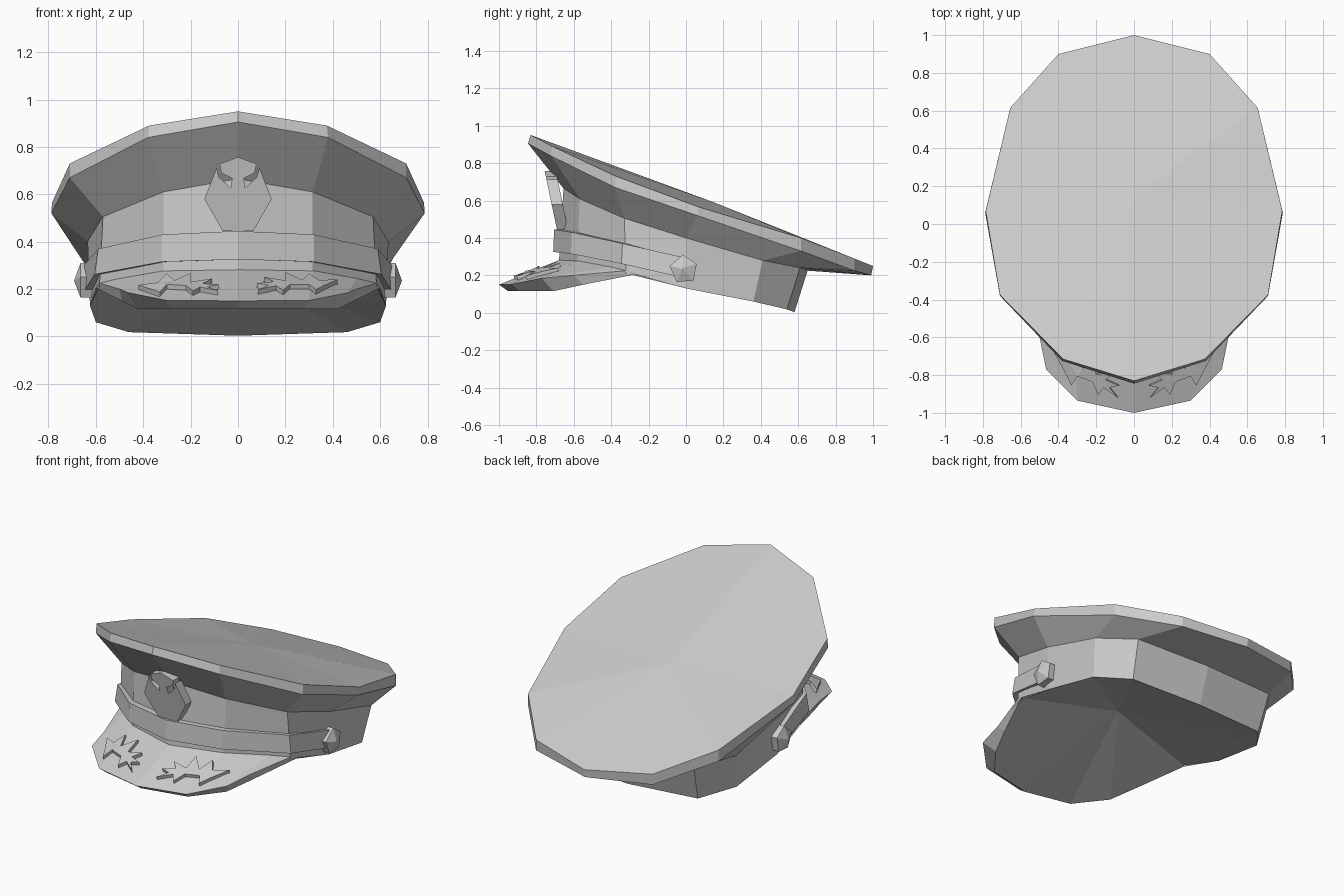
import bpy
import bmesh
from mathutils import Vector

if "Cube" in bpy.data.objects:
    bpy.data.objects.remove(bpy.data.objects["Cube"])

grey = bpy.data.materials.new("light grey")
grey.use_nodes = True
grey.diffuse_color = (0.6, 0.6, 0.6, 1)
grey.node_tree.nodes["Principled BSDF"].inputs["Base Color"].default_value = (0.6, 0.6, 0.6, 1)


def finish(name, bm):
    bmesh.ops.recalc_face_normals(bm, faces=bm.faces)
    mesh = bpy.data.meshes.new(name)
    bm.to_mesh(mesh)
    bm.free()
    mesh.materials.append(grey)
    obj = bpy.data.objects.new(name, mesh)
    bpy.context.collection.objects.link(obj)
    return obj


def mirrored(half):
    """Extend a front-to-back half outline with its mirror image."""
    return half + [(-x, y, z) for x, y, z in reversed(half) if abs(x) > 1e-4]


def arc(half):
    """Open outline running from one side to the other through the front."""
    return [(-x, y, z) for x, y, z in half[:0:-1]] + half


def loft(name, rings, closed=True, low=None, high=None):
    """Skin a stack of outlines; low and high are optional cap centres."""
    bm = bmesh.new()
    rows = [[bm.verts.new(p) for p in ring] for ring in rings]
    n = len(rows[0])
    pairs = [(i, (i + 1) % n) for i in range(n if closed else n - 1)]
    for a, b in zip(rows, rows[1:]):
        for i, j in pairs:
            bm.faces.new((a[i], a[j], b[j], b[i]))
    for centre, row in ((low, rows[0]), (high, rows[-1])):
        if centre:
            tip = bm.verts.new(centre)
            for i, j in pairs:
                bm.faces.new((row[i], row[j], tip))
    return finish(name, bm)


def prism(name, front, back):
    """Close two matching outlines into a solid plate."""
    bm = bmesh.new()
    a = [bm.verts.new(p) for p in front]
    b = [bm.verts.new(p) for p in back]
    caps = [bm.faces.new(a), bm.faces.new(b[::-1])]
    for i in range(len(a)):
        j = (i + 1) % len(a)
        bm.faces.new((a[i], a[j], b[j], b[i]))
    bm.normal_update()
    bmesh.ops.triangulate(bm, faces=caps)
    return finish(name, bm)


# Head band, flaring crown and flat sloping top
band_low = [(0, -.68, .26), (.315, -.58, .25), (.585, -.32, .21), (.625, 0, .13),
            (.6, .36, .06), (.46, .54, .018), (0, .58, .003)]
band_top = [(0, -.655, .665), (.315, -.57, .61), (.57, -.33, .505), (.635, 0, .4),
            (.63, .41, .28), (.48, .61, .24), (0, .65, .225)]
rim_low = [(0, -.845, .905), (.38, -.725, .84), (.71, -.38, .67), (.788, .06, .52),
           (.655, .615, .33), (.4, .9, .225), (0, .99, .2)]
rim_top = [(0, -.83, .95), (.375, -.715, .89), (.71, -.375, .73), (.785, .07, .565),
           (.655, .615, .4), (.4, .9, .29), (0, 1, .25)]
loft("crown", [mirrored(r) for r in (band_low, band_top, rim_low, rim_top)],
     high=(0, .15, .59))

# Peak: upper surface and thin edge, then a hollow underside closing the hat
peak_in = [(0, -.67, .285), (.315, -.57, .28), (.5, -.4, .245), (.585, -.32, .225),
           (.595, -.27, .21)]
peak_out = [(0, -1, .15), (.3, -.935, .152), (.465, -.77, .185), (.5, -.6, .2),
            (.595, -.27, .212)]
peak_low = [(0, -.95, .115), (.28, -.89, .115), (.42, -.71, .115), (.49, -.55, .15),
            (.6, -.27, .205)]
peak = loft("peak", [arc(r) for r in (peak_in, peak_out, peak_low)], closed=False)
loft("underside", [mirrored(peak_low + band_low[3:])], low=(0, -.14, .28))

# Strap across the front, with its top and bottom edges
strap_top = [(0, -.705, .445), (.32, -.61, .43), (.59, -.34, .37), (.65, -.03, .3)]
strap_low = [(0, -.71, .325), (.32, -.615, .315), (.605, -.345, .262), (.65, -.03, .19)]


def inner(half):
    return [(x * .94, y + .05 if y < -.1 else y, z) for x, y, z in half]


loft("strap", [arc(r) for r in (inner(strap_low), strap_low, strap_top, inner(strap_top))],
     closed=False)

# Pointed five-sided side buttons
pentagon = [(-.015, .31), (.057, .262), (.04, .172), (-.05, .165), (-.088, .25)]
for side, label in ((1, "left"), (-1, "right")):
    rings = [[(side * x, y, z) for y, z in pentagon] for x in (.61, .665)]
    loft(label + "_button", rings, high=(side * .692, -.02, .235))

# Front badge leaning forward, notched on both sides of its head
half = [(0, .757), (.078, .728), (.07, .69), (.025, .668), (.03, .627), (.08, .672),
        (.09, .712), (.142, .58), (.065, .445)]
outline = half + [(-x, z) for x, z in half[:0:-1]]


def lean(z):
    return -.69 - (z - .445) * .21


prism("badge", [(x, lean(z), z) for x, z in outline],
      [(x, lean(z) + .06, z) for x, z in outline])

# Spiky leaf sprays laid on the peak
spray = [(.085, -.915), (.13, -.86), (.08, -.85), (.15, -.82), (.11, -.78), (.2, -.79),
         (.2, -.69), (.27, -.76), (.3, -.67), (.34, -.73), (.42, -.68), (.36, -.79),
         (.33, -.85), (.3, -.8), (.22, -.83), (.19, -.9), (.16, -.86)]
bpy.context.view_layer.update()
for side, label in ((1, "left"), (-1, "right")):
    ground = [Vector(peak.ray_cast((side * x, y, 2), (0, 0, -1))[1]) for x, y in spray]
    up = Vector((0, -.006, .02))
    prism(label + "_leaf_spray", [p + up for p in ground], [p - up * .5 for p in ground])
